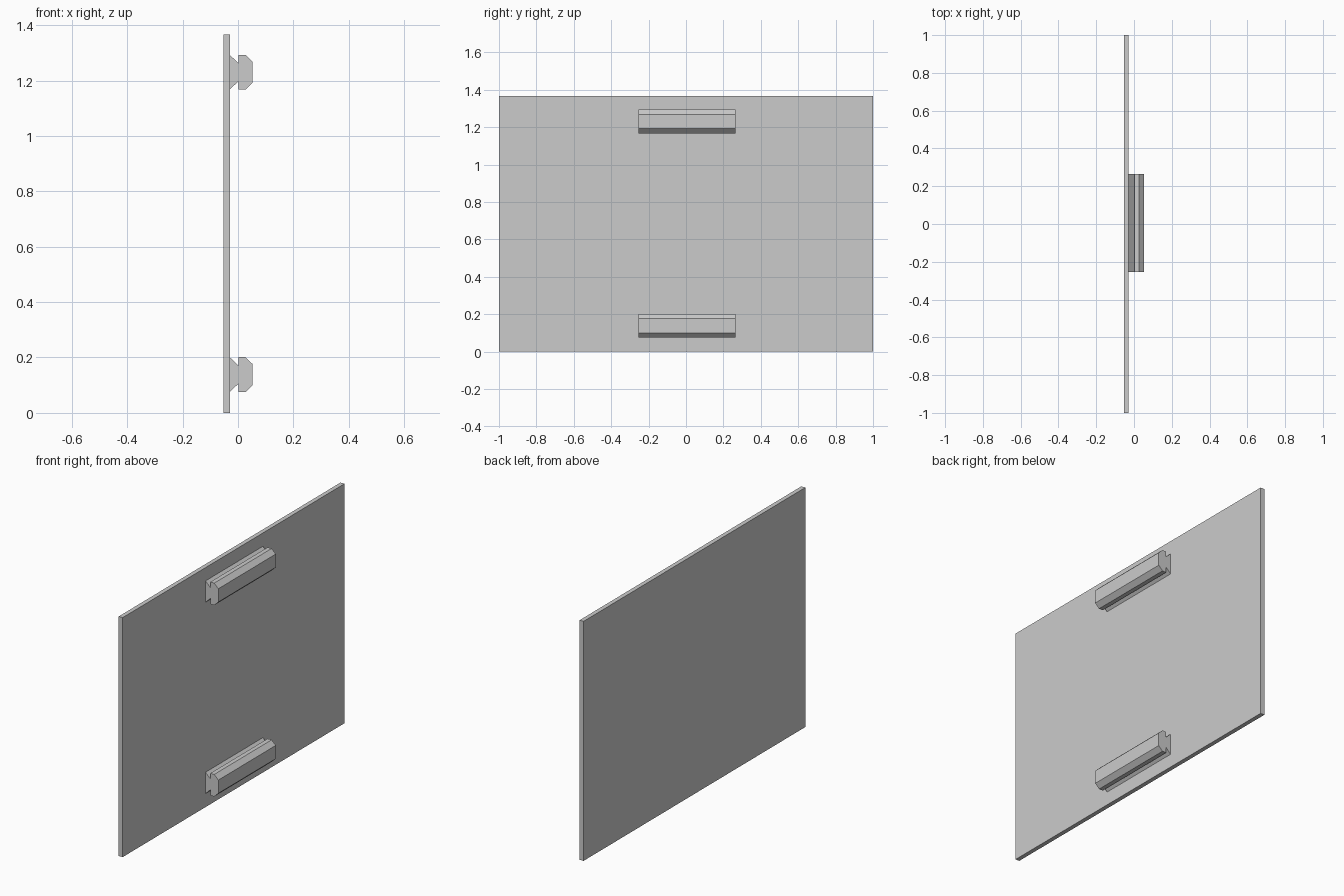
import bpy
import bmesh

default = bpy.data.objects.get("Cube")
if default:
    bpy.data.objects.remove(default, do_unlink=True)

# Single plain grey
grey = bpy.data.materials.new("plain_grey")
grey.use_nodes = True
colour = (0.6, 0.6, 0.6, 1)
grey.diffuse_color = colour
grey.node_tree.nodes["Principled BSDF"].inputs["Base Color"].default_value = colour


def extrude_profile(name, profile, y_min, y_max, z_offset=0.0):
    """Sweep an x-z outline along y into a closed solid."""
    bm = bmesh.new()
    face = bm.faces.new([bm.verts.new((x, y_min, z + z_offset)) for x, z in profile])
    result = bmesh.ops.extrude_face_region(bm, geom=[face])
    moved = [v for v in result["geom"] if isinstance(v, bmesh.types.BMVert)]
    bmesh.ops.translate(bm, verts=moved, vec=(0, y_max - y_min, 0))
    bmesh.ops.recalc_face_normals(bm, faces=bm.faces)
    mesh = bpy.data.meshes.new(name)
    bm.to_mesh(mesh)
    bm.free()
    mesh.materials.append(grey)
    obj = bpy.data.objects.new(name, mesh)
    bpy.context.collection.objects.link(obj)
    return obj


# Thin upright panel
BACK, FACE, HEIGHT = -0.053, -0.028, 1.367
extrude_profile("panel", [(BACK, 0), (FACE, 0), (FACE, HEIGHT), (BACK, HEIGHT)], -1, 1)

# Notched rail: tapered foot, narrow neck and chamfered head
rail = [
    (FACE, 0.077), (0.002, 0.106), (0.002, 0.075), (0.027, 0.075), (0.053, 0.1),
    (0.053, 0.176), (0.027, 0.201), (0.002, 0.201), (0.002, 0.17), (FACE, 0.199),
]
for name, lift in (("lower_rail", 0), ("upper_rail", 1.092)):
    extrude_profile(name, rail, -0.253, 0.265, lift)
